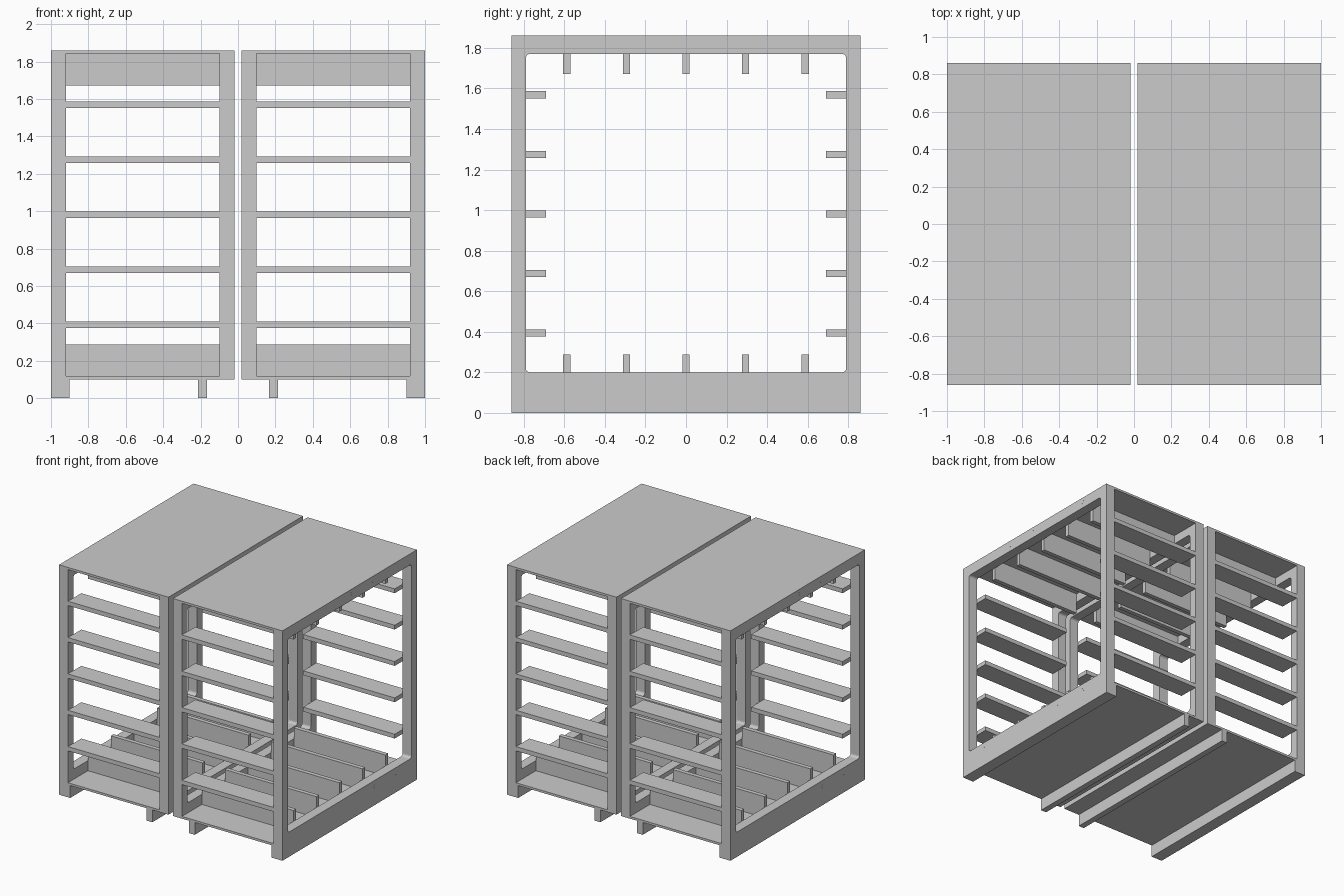
import bpy
import bmesh
from mathutils import Matrix

cube = bpy.data.objects.get("Cube")
if cube:
    bpy.data.objects.remove(cube, do_unlink=True)

# Single grey material
grey = bpy.data.materials.new("plain grey")
grey.use_nodes = True
tone = (0.6, 0.6, 0.6, 1)
grey.diffuse_color = tone
grey.node_tree.nodes["Principled BSDF"].inputs["Base Color"].default_value = tone

DEPTH, TOP, BASE = 0.86, 1.86, 0.1      # half depth, roof height, floor underside
IN, OUT = 0.1, 0.92                     # clear span between a bay's end frames
SKIN, BAR, STEP = 0.018, 0.035, 0.294   # sheet thickness, bar thickness, bar spacing
DEEP = 0.17                             # depth of joists and rails


def finish(name, bm):
    bmesh.ops.recalc_face_normals(bm, faces=bm.faces)
    mesh = bpy.data.meshes.new(name)
    bm.to_mesh(mesh)
    bm.free()
    mesh.materials.append(grey)
    obj = bpy.data.objects.new(name, mesh)
    bpy.context.collection.objects.link(obj)
    return obj


def box(name, xs, ys, zs):
    bm = bmesh.new()
    bmesh.ops.create_cube(bm, size=1)
    for v in bm.verts:
        for axis, (lo, hi) in enumerate((xs, ys, zs)):
            v.co[axis] = lo if v.co[axis] < 0 else hi
    return finish(name, bm)


def end_frame(name, x0, x1):
    """Rectangular ring with rounded inner corners."""
    bm = bmesh.new()

    def loop(y, lo, hi):
        return [bm.verts.new((x0, *p)) for p in ((-y, lo), (y, lo), (y, hi), (-y, hi))]

    outer, inner = loop(DEPTH, BASE, TOP), loop(0.79, 0.2, 1.77)
    for i in range(4):
        j = (i + 1) % 4
        bm.faces.new((outer[i], outer[j], inner[j], inner[i]))
    ext = bmesh.ops.extrude_face_region(bm, geom=bm.faces[:], use_keep_orig=True)
    new = [g for g in ext["geom"] if isinstance(g, bmesh.types.BMVert)]
    bmesh.ops.translate(bm, verts=new, vec=(x1 - x0, 0, 0))
    corners = [e for e in bm.edges
               if abs(e.verts[0].co.x - e.verts[1].co.x) > 0.01
               and abs(e.verts[0].co.y) < 0.8]
    bmesh.ops.bevel(bm, geom=corners, offset=0.02, segments=4, profile=0.5,
                    affect='EDGES')
    return finish(name, bm)


def screws(name, x, centres):
    """Flush groups of small screw heads on an outer face."""
    bm = bmesh.new()
    for y, z in centres:
        for dy in (-0.02, 0, 0.02):
            for dz in (-0.01, 0.01):
                spot = (Matrix.Translation((x, y + dy, z + dz))
                        @ Matrix.Rotation(1.5708, 4, 'Y'))
                bmesh.ops.create_cone(bm, cap_ends=True, segments=8, radius1=0.003,
                                      radius2=0.003, depth=0.002, matrix=spot)
    return finish(name, bm)


full = (-DEPTH, DEPTH)
for side, s in (("left", 1), ("right", -1)):
    def span(a, b):
        return tuple(sorted((s * a, s * b)))

    # End frames, floor, roof
    end_frame(side + "_outer_frame", *span(OUT, 1))
    end_frame(side + "_inner_frame", *span(0.02, IN))
    clear = span(IN, OUT)
    box(side + "_floor", clear, full, (BASE, BASE + SKIN))
    box(side + "_roof", clear, full, (TOP - SKIN, TOP))

    # Skids
    box(side + "_outer_skid", span(0.9, 1), full, (0, BASE))
    box(side + "_inner_skid", span(0.165, 0.215), full, (0, BASE))

    joints = []
    for i in range(5):
        # Floor and roof joists
        y = (i - 2) * STEP
        ys = (y - BAR / 2, y + BAR / 2)
        low, high = BASE + SKIN, TOP - SKIN
        box(f"{side}_floor_joist_{i}", clear, ys, (low, low + DEEP))
        box(f"{side}_roof_joist_{i}", clear, ys, (high - DEEP, high))
        joints += [(y, 0.15), (y, 1.82)]

        # Front and back wall rails
        z = 0.393 + i * STEP
        zs = (z - BAR / 2, z + BAR / 2)
        box(f"{side}_front_rail_{i}", clear, (-DEPTH, DEEP - DEPTH), zs)
        box(f"{side}_back_rail_{i}", clear, (DEPTH - DEEP, DEPTH), zs)
    screws(side + "_screws", s * 0.9995, joints)
